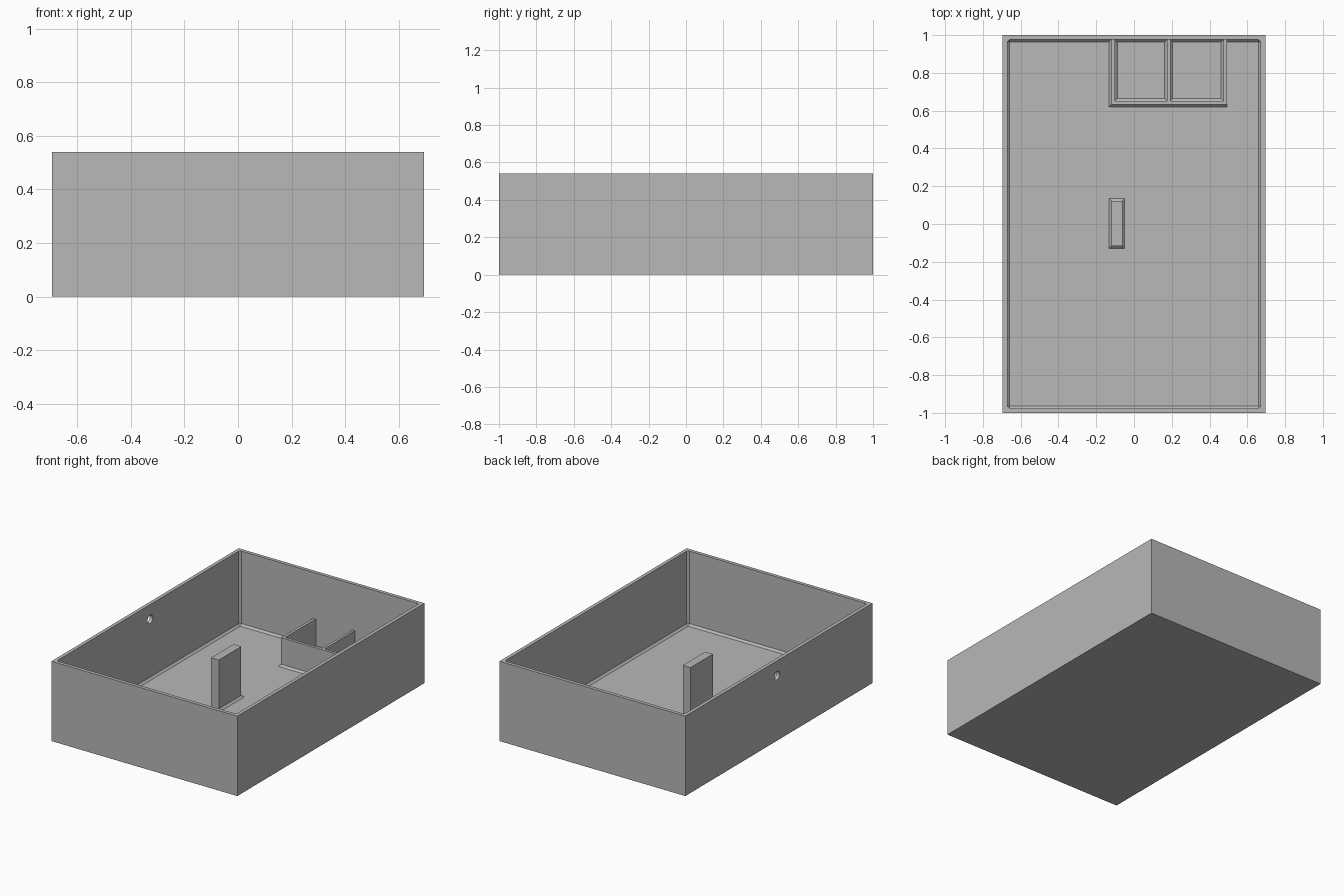
import bpy, bmesh, math

cube = bpy.data.objects.get("Cube")
if cube:
    bpy.data.objects.remove(cube, do_unlink=True)

HALF_X, HALF_Y, HEIGHT = 0.695, 1.0, 0.54
WALL, FLOOR, CHAMFER = 0.034, 0.037, 0.013

grey = bpy.data.materials.new("plain_grey")
grey.use_nodes = True
colour = (0.48, 0.48, 0.48, 1)
grey.diffuse_color = colour
grey.node_tree.nodes["Principled BSDF"].inputs["Base Color"].default_value = colour


def make_object(name, bm):
    bmesh.ops.recalc_face_normals(bm, faces=bm.faces)
    mesh = bpy.data.meshes.new(name)
    bm.to_mesh(mesh)
    bm.free()
    mesh.materials.append(grey)
    obj = bpy.data.objects.new(name, mesh)
    bpy.context.collection.objects.link(obj)
    return obj


def upright(name, x0, x1, y0, y1, top, left=0, right=0, front=0, back=0):
    """Upright slab; each side given as 1 gets a sloped foot on the floor."""
    bm = bmesh.new()
    rings = []
    for z, c in ((FLOOR, CHAMFER), (FLOOR + CHAMFER, 0), (top, 0)):
        xa, xb = x0 - left * c, x1 + right * c
        ya, yb = y0 - front * c, y1 + back * c
        rings.append([bm.verts.new((x, y, z))
                      for x, y in ((xa, ya), (xb, ya), (xb, yb), (xa, yb))])
    for low, high in zip(rings, rings[1:]):
        for i in range(4):
            j = (i + 1) % 4
            bm.faces.new((low[i], low[j], high[j], high[i]))
    bm.faces.new(rings[0][::-1])
    bm.faces.new(rings[-1])
    return make_object(name, bm)


# Open tray: block hollowed from the top, with chamfered inner edges
bm = bmesh.new()
bmesh.ops.create_cube(bm, size=1)
for v in bm.verts:
    v.co.x *= 2 * HALF_X
    v.co.y *= 2 * HALF_Y
    v.co.z = (v.co.z + 0.5) * HEIGHT
top = next(f for f in bm.faces if f.normal.z > 0.9)
bmesh.ops.inset_region(bm, faces=[top], thickness=WALL)
cavity = bmesh.ops.extrude_face_region(bm, geom=[top])
bottom = [g for g in cavity["geom"] if isinstance(g, bmesh.types.BMVert)]
for v in bottom:
    v.co.z = FLOOR
if top.is_valid:
    bmesh.ops.delete(bm, geom=[top], context="FACES_ONLY")
inner = {e for v in bottom for e in v.link_edges}
bmesh.ops.bevel(bm, geom=list(inner), offset=CHAMFER, segments=1, affect="EDGES")
tray = make_object("tray", bm)

# Round cable hole through one long wall
bm = bmesh.new()
bmesh.ops.create_cone(bm, cap_ends=True, segments=32, radius1=0.028,
                      radius2=0.028, depth=0.2)
cutter = make_object("hole_cutter", bm)
cutter.rotation_euler.y = math.pi / 2
cutter.location = (-HALF_X, 0.02, 0.44)
cutter.hide_render = True
cutter.hide_viewport = True
hole = tray.modifiers.new("cable_hole", "BOOLEAN")
hole.operation = "DIFFERENCE"
hole.solver = "EXACT"
hole.object = cutter

# Central post
upright("center_post", -0.12, -0.062, -0.117, 0.123, 0.38, 1, 1, 1, 1)

# Two-bay compartment against the back wall
BAY_TOP, BAY_Y, BAY_END = 0.23, 0.651, HALF_Y - WALL / 2
upright("bay_front_wall", -0.12, 0.493, 0.632, BAY_Y, BAY_TOP,
        left=1, front=1, back=1)
upright("bay_right_wall", -0.12, -0.101, BAY_Y, BAY_END, BAY_TOP, left=1, right=1)
upright("bay_divider", 0.175, 0.192, BAY_Y, BAY_END, BAY_TOP, left=1, right=1)
upright("bay_left_wall", 0.474, 0.493, BAY_Y, BAY_END, BAY_TOP, left=1)
